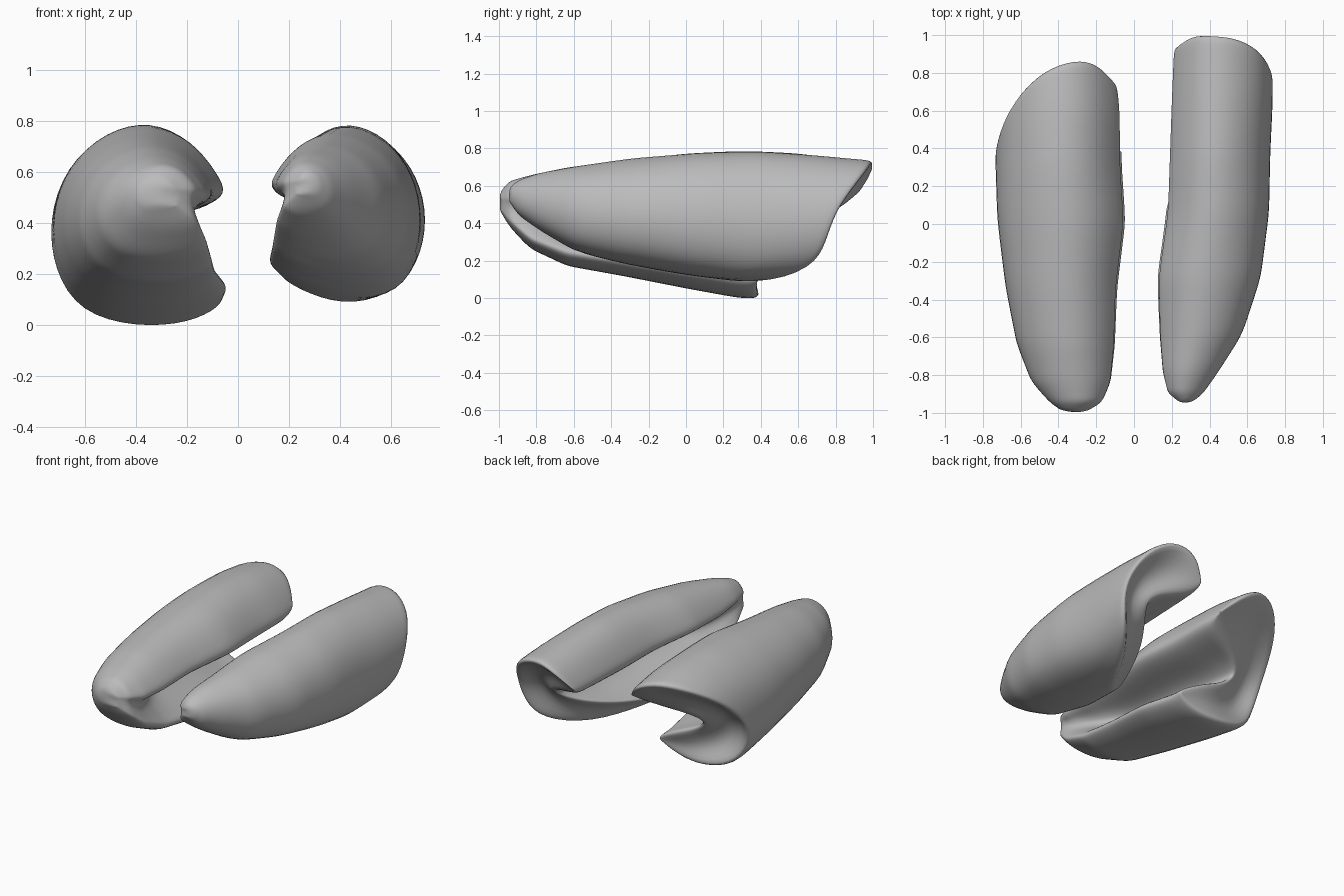
import bpy
import bmesh

default_cube = bpy.data.objects.get("Cube")
if default_cube:
    bpy.data.objects.remove(default_cube, do_unlink=True)

# One plain grey for both lobes
grey = bpy.data.materials.new("plain_grey")
grey.use_nodes = True
colour = (0.5, 0.5, 0.5, 1)
grey.diffuse_color = colour
grey.node_tree.nodes["Principled BSDF"].inputs["Base Color"].default_value = colour

# Distances from the front tip at which the outlines below are given
KNOTS = [0, .04, .15, .35, .65, 1, 1.3, 1.6, 1.95]
# Heights (as a share of the section) at which the back edge is given
BACK_KNOTS = [0, .15, .35, .6, .9, 1]

# C-shaped section, u from inner to outer side, v from bottom to top.
# The outer wall runs from lower lip to upper lip, the groove wall pairs with it.
OUTER = [(.02, .1), (.2, .02), (.5, 0), (.82, .07), (.97, .27), (1, .52),
         (.9, .78), (.67, .95), (.42, 1), (.2, .91), (.06, .74)]
GROOVE = [(0, .16), (.07, .22), (.15, .28), (.23, .33), (.29, .38), (.32, .43),
          (.3, .47), (.25, .51), (.17, .54), (.08, .57), (0, .63)]


def lookup(knots, values, t):
    """Interpolation through a short list of values."""
    t = min(max(t, knots[0]), knots[-1])
    for a, b, va, vb in zip(knots, knots[1:], values, values[1:]):
        if t <= b:
            return va + (vb - va) * (t - a) / (b - a)


def build_lobe(name, side, tip, inner, outer, top, bottom, back,
               corner_cut, lip_cut, depth):
    bm = bmesh.new()
    stations = 26
    count = len(OUTER)

    def place(u, v, s):
        end = lookup(BACK_KNOTS, back, v) - corner_cut * u * u
        end -= lip_cut * (1 - u) ** 1.5 * max(0, 1 - v / .55)
        y = tip + (end - tip) * s
        d = y - tip
        x0, x1 = lookup(KNOTS, inner, d), lookup(KNOTS, outer, d)
        z0, z1 = lookup(KNOTS, bottom, d), lookup(KNOTS, top, d)
        return side * (x0 + (x1 - x0) * u), y, z0 + (z1 - z0) * v

    # Loft the section from the tip to the slanted back edge
    rings = []
    for k in range(stations):
        s = (k / (stations - 1)) ** 1.5
        open_up = depth * min(1, s / .35) * (.7 + .3 * s)
        walls = list(OUTER)
        walls += [(u * open_up, v) for u, v in reversed(GROOVE)]
        rings.append([bm.verts.new(place(u, v, s)) for u, v in walls])
    n = 2 * count
    for a, b in zip(rings, rings[1:]):
        for i in range(n):
            j = (i + 1) % n
            bm.faces.new((a[i], a[j], b[j], b[i]))

    # Close both ends between the walls: tip bulges, back is scooped hollow
    for ring, push in ((rings[0], -.015), (rings[-1], -.14)):
        mids = []
        for i in range(count):
            p, q = ring[i].co, ring[n - 1 - i].co
            mid = (p + q) / 2
            mid.y += push * min(1, i / 3, (count - 1 - i) / 3)
            mids.append(bm.verts.new(mid))
        for i in range(count - 1):
            bm.faces.new((ring[i], ring[i + 1], mids[i + 1], mids[i]))
            bm.faces.new((mids[i], mids[i + 1], ring[n - 2 - i], ring[n - 1 - i]))
        for i in (0, count - 1):
            bm.faces.new((ring[i], mids[i], ring[n - 1 - i]))

    bmesh.ops.recalc_face_normals(bm, faces=bm.faces)
    mesh = bpy.data.meshes.new(name)
    bm.to_mesh(mesh)
    bm.free()
    mesh.materials.append(grey)
    lobe = bpy.data.objects.new(name, mesh)
    bpy.context.collection.objects.link(lobe)
    subdivide = lobe.modifiers.new("soften", 'SUBSURF')
    subdivide.levels = subdivide.render_levels = 2
    bpy.ops.object.select_all(action='DESELECT')
    lobe.select_set(True)
    bpy.context.view_layer.objects.active = lobe
    bpy.ops.object.shade_smooth()


build_lobe(
    "right_lobe", side=-1, tip=-.985,
    inner=[.24, .17, .12, .095, .08, .035, .055, .055, .1],
    outer=[.39, .45, .55, .63, .69, .735, .745, .75, .72],
    top=[.58, .63, .665, .71, .75, .79, .805, .79, .735],
    bottom=[.45, .38, .26, .165, .11, .04, -.015, .01, .1],
    back=[.55, .55, .53, .66, .92, .95], corner_cut=.2, lip_cut=.22, depth=1.8)

build_lobe(
    "left_lobe", side=1, tip=-.935,
    inner=[.23, .18, .15, .13, .115, .165, .175, .185, .2],
    outer=[.32, .37, .45, .58, .68, .725, .73, .745, .74],
    top=[.6, .635, .675, .715, .76, .79, .8, .78, .745],
    bottom=[.5, .44, .36, .24, .165, .105, .065, .1, .17],
    back=[.8, .81, .82, .88, 1.04, 1.05], corner_cut=.02, lip_cut=1, depth=1.7)
